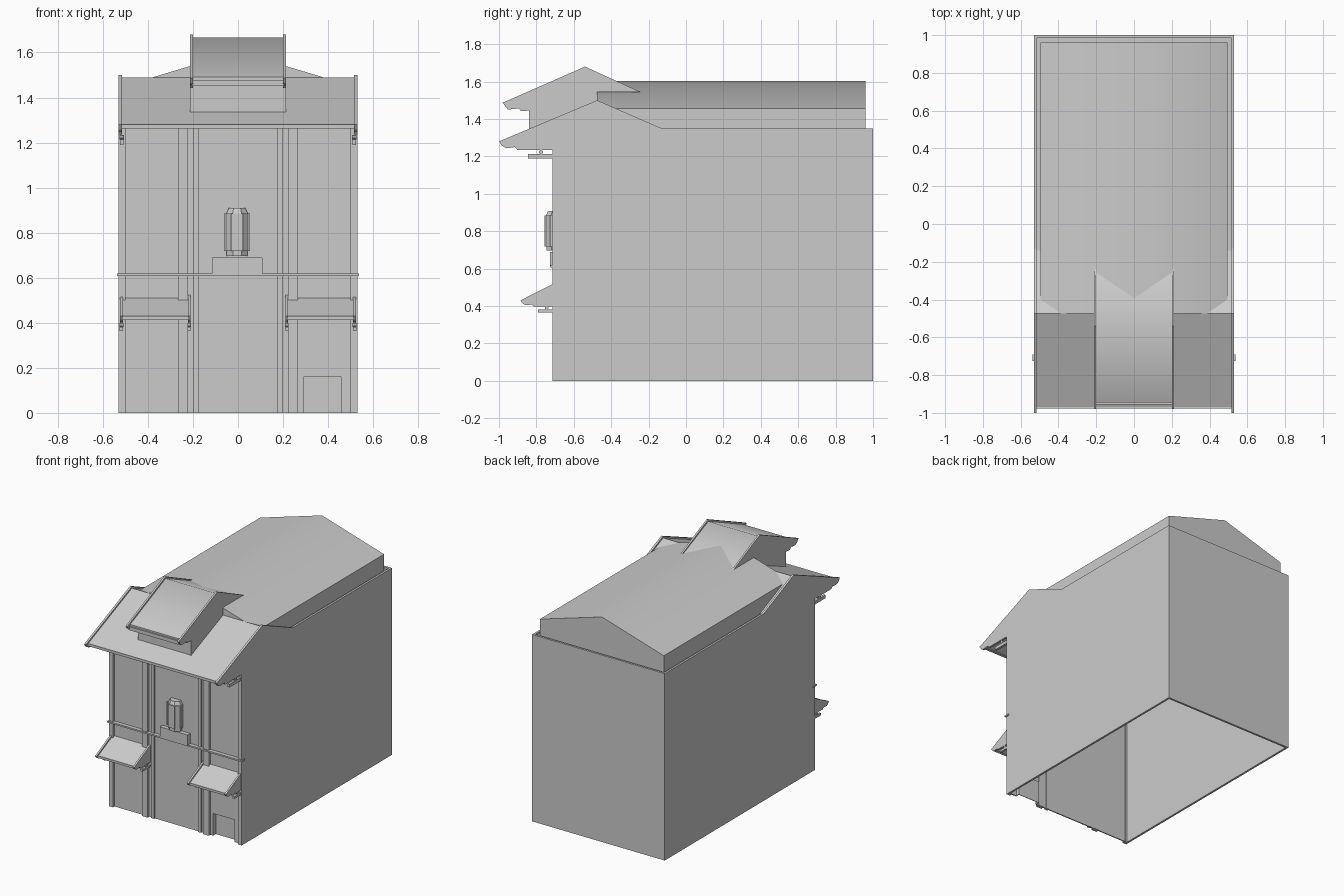
import bpy, bmesh, math
from mathutils import Matrix, Vector

if "Cube" in bpy.data.objects:
    bpy.data.objects.remove(bpy.data.objects["Cube"])


def finish(name, bm, smooth=None):
    bmesh.ops.recalc_face_normals(bm, faces=bm.faces)
    me = bpy.data.meshes.new(name)
    bm.to_mesh(me)
    bm.free()
    ob = bpy.data.objects.new(name, me)
    bpy.context.collection.objects.link(ob)
    if smooth:
        me.shade_smooth()
        me.set_sharp_from_angle(angle=math.radians(smooth))
    return ob


def prism(name, pts, a, b, axis='x', smooth=None):
    """Extrude a profile: (y, z) points along x, or (x, z) points along y."""
    bm = bmesh.new()
    place = (lambda p: (a, *p)) if axis == 'x' else (lambda p: (p[0], a, p[1]))
    face = bm.faces.new([bm.verts.new(place(p)) for p in pts])
    ext = bmesh.ops.extrude_face_region(bm, geom=[face])
    vec = Vector((b - a, 0, 0) if axis == 'x' else (0, b - a, 0))
    bmesh.ops.translate(bm, vec=vec,
                        verts=[v for v in ext['geom'] if isinstance(v, bmesh.types.BMVert)])
    return finish(name, bm, smooth)


def box(name, x, y, z):
    return prism(name, [(y[0], z[0]), (y[1], z[0]), (y[1], z[1]), (y[0], z[1])], *x)


def cylinder(name, r1, r2, depth, loc, sides=8, axis='z'):
    bm = bmesh.new()
    turn = Matrix.Rotation(math.pi / 2, 4, 'Y') if axis == 'x' else Matrix.Rotation(math.pi / sides, 4, 'Z')
    bmesh.ops.create_cone(bm, cap_ends=True, segments=sides, radius1=r1, radius2=r2,
                          depth=depth, matrix=Matrix.Translation(loc) @ turn)
    return finish(name, bm)


def curl(y, z, s=1.0):
    """Scrolled lower end of a bargeboard, from the tip inwards."""
    return [(y + s * dy, z + s * dz) for dy, dz in
            [(0, 0), (.015, -.022), (.035, -.034), (.06, -.034), (.085, -.03), (.098, -.045)]]


FRONT, WALL = -0.715, -0.697

for side, tag in ((-1, 'left'), (1, 'right')):
    s = side
    # side wall with its gable and front bargeboard in one sheet
    prism(f'side_wall_{tag}',
          [(-.475, 1.5)] + curl(-1, 1.28) + [(FRONT, 1.235), (FRONT, 0), (1, 0), (1, 1.35), (-.13, 1.35)],
          s * .515, s * .53)
    # dormer cheek and bargeboard
    prism(f'dormer_cheek_{tag}',
          [(-.54, 1.68)] + curl(-.98, 1.487) + [(-.84, 1.445), (-.84, 1.33), (-.475, 1.46), (-.475, 1.543), (-.24, 1.543)],
          s * .2, s * .213)
    # pilasters
    box(f'corner_pilaster_{tag}', (s * .5, s * .528), (FRONT, WALL + .01), (0, 1.37))
    box(f'inner_pilaster_{tag}', (s * .175, s * .2), (FRONT + .008, WALL + .01), (0, 1.38))
    box(f'wide_pilaster_{tag}', (s * .222, s * .267), (FRONT, WALL + .01), (0, 1.38))
    # upper eave bracket
    box(f'upper_bracket_{tag}', (s * .508, s * .524), (-.845, WALL), (1.19, 1.213))
    cylinder(f'upper_bracket_roller_{tag}', .011, .011, .018, (s * .516, -.775, 1.224), 10, 'x')
    # lower awning
    prism(f'awning_panel_{tag}', [(-.868, .428), (-.69, .514), (-.69, .498), (-.868, .412)], s * .215, s * .52)
    box(f'awning_edge_{tag}', (s * .215, s * .52), (-.874, -.858), (.415, .431))
    for i, x in enumerate((.21, .51)):
        prism(f'awning_bargeboard_{tag}_{i}',
              [(-.7, .523)] + curl(-.885, .43, .72) + [(-.7, .398)], s * x, s * (x + .013))
        box(f'awning_bracket_{tag}_{i}', (s * x, s * (x + .015)), (-.79, WALL), (.364, .381))
        cylinder(f'awning_bracket_roller_{tag}_{i}', .01, .01, .016, (s * (x + .007), -.745, .39), 10, 'x')

# back wall and roof deck (the underside of the shell stays open)
box('back_wall', (-.53, .53), (.985, 1), (0, 1.35))
box('roof_deck', (-.52, .52), (-.6, .99), (1.325, 1.335))

# front wall around a shallow low niche
box('front_wall_upper', (-.52, .52), (WALL, WALL + .008), (.16, 1.385))
box('front_wall_lower', (-.52, .29), (WALL, WALL + .008), (0, .16))
box('front_wall_corner', (.46, .52), (WALL, WALL + .008), (0, .16))
box('niche_back', (.285, .465), (WALL + .03, WALL + .034), (0, .165))
box('niche_top', (.285, .465), (WALL + .004, WALL + .032), (.16, .165))
for i, x in enumerate((.285, .46)):
    box(f'niche_jamb_{i}', (x, x + .005), (WALL + .004, WALL + .032), (0, .16))

# main low-pitched roof
prism('main_roof', [(-.495, 1.33), (-.495, 1.455), (0, 1.603), (.495, 1.455), (.495, 1.33)],
      -.475, .96, 'y', smooth=40)

# front gable roof with eave strip
prism('front_roof', [(-.97, 1.281), (-.475, 1.488), (-.14, 1.342), (-.14, 1.325), (-.475, 1.468), (-.97, 1.262)],
      -.516, .516)
box('front_eave_strip', (-.525, .525), (-.978, -.958), (1.262, 1.281))

# dormer roof, eave strip and front panel
prism('dormer_roof', [(-.945, 1.49), (-.54, 1.667), (-.25, 1.54), (-.25, 1.525), (-.54, 1.65), (-.945, 1.472)],
      -.201, .201, smooth=60)
box('dormer_eave_strip', (-.205, .205), (-.955, -.935), (1.452, 1.478))
box('dormer_front', (-.201, .201), (-.838, -.82), (1.33, 1.53))

# string course across the facade
box('string_course', (-.538, .538), (-.725, -.69), (.607, .618))

# sign board and octagonal lantern
box('sign_board', (-.115, .108), (-.728, WALL), (.612, .69))
LX, LY = -.004, -.7
cylinder('lantern_base', .05, .05, .025, (LX, LY, .708))
cylinder('lantern_body', .058, .058, .165, (LX, LY, .802))
cylinder('lantern_lid', .052, .04, .024, (LX, LY, .897))
# lantern ribs at the octagon corners
for i in range(8):
    a = math.radians(22.5 + 45 * i)
    cylinder(f'lantern_rib_{i}', .006, .006, .165, (LX + .058 * math.cos(a), LY + .058 * math.sin(a), .802), 4)
